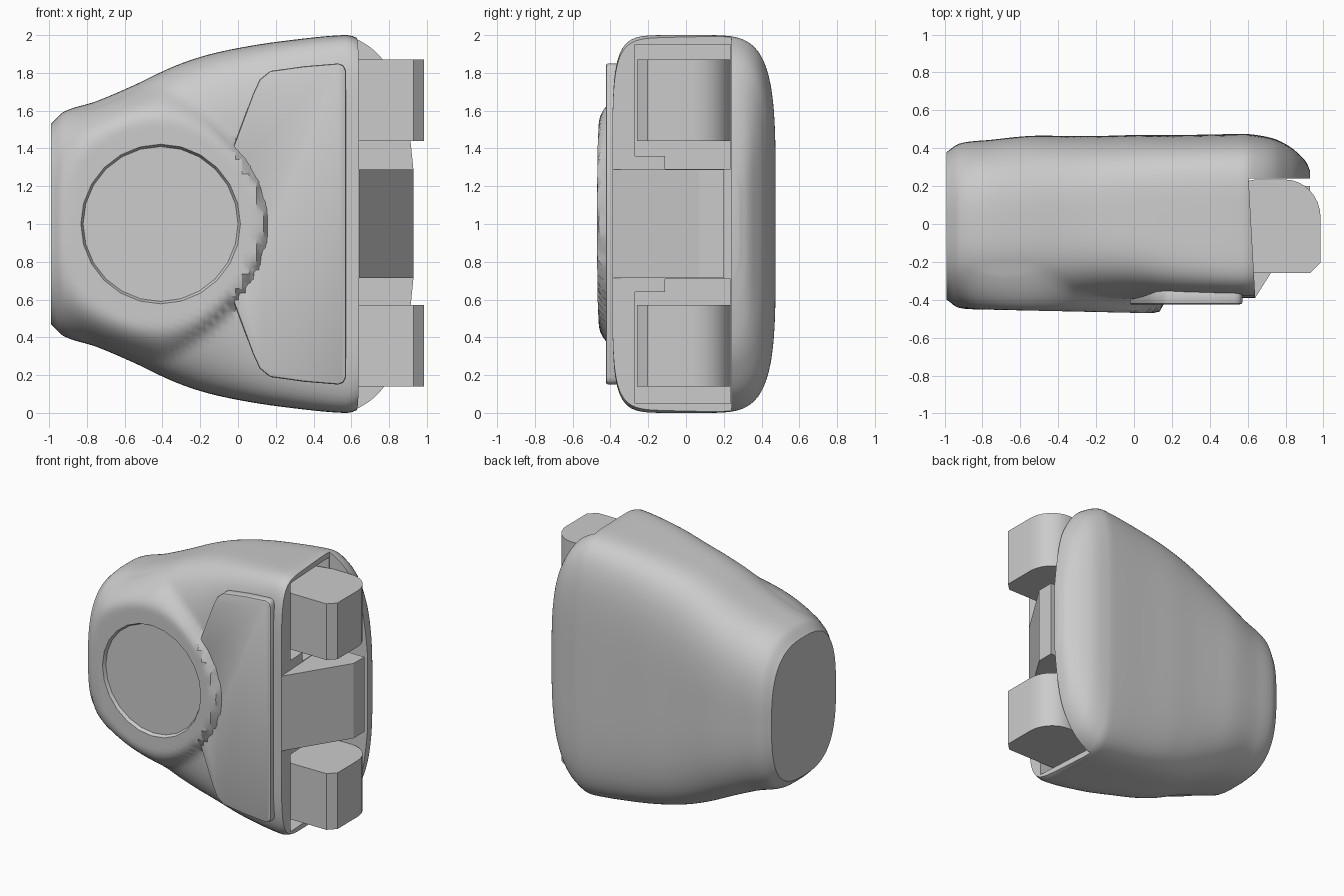
import bpy, bmesh, math
from mathutils import Vector

cube = bpy.data.objects.get("Cube")
if cube:
    bpy.data.objects.remove(cube)

grey = bpy.data.materials.new("plain_grey")
grey.use_nodes = True
grey.diffuse_color = (0.6, 0.6, 0.6, 1)
grey.node_tree.nodes["Principled BSDF"].inputs["Base Color"].default_value = (0.6, 0.6, 0.6, 1)


def finish(name, bm):
    bmesh.ops.recalc_face_normals(bm, faces=bm.faces)
    mesh = bpy.data.meshes.new(name)
    bm.to_mesh(mesh)
    bm.free()
    mesh.materials.append(grey)
    obj = bpy.data.objects.new(name, mesh)
    bpy.context.collection.objects.link(obj)
    return obj


def activate(obj):
    bpy.ops.object.select_all(action='DESELECT')
    obj.select_set(True)
    bpy.context.view_layer.objects.active = obj


def smooth(obj, degrees=32):
    activate(obj)
    bpy.ops.object.shade_smooth_by_angle(angle=math.radians(degrees))


def prism(name, outline, low, high, axis):
    """Extrude an outline: (x, y) along z, or (x, z) along y."""
    place = (lambda a, b, h: (a, b, h)) if axis == 'z' else (lambda a, b, h: (a, h, b))
    bm = bmesh.new()
    base = [bm.verts.new(place(a, b, low)) for a, b in outline]
    top = [bm.verts.new(place(a, b, high)) for a, b in outline]
    bm.faces.new(base)
    bm.faces.new(top)
    for i in range(len(base)):
        j = (i + 1) % len(base)
        bm.faces.new((base[i], base[j], top[j], top[i]))
    return finish(name, bm)


def rect(x0, x1, y0, y1):
    return [(x0, y0), (x1, y0), (x1, y1), (x0, y1)]


def cut(obj, cutter):
    activate(obj)
    mod = obj.modifiers.new("cut", 'BOOLEAN')
    mod.operation = 'DIFFERENCE'
    mod.solver = 'EXACT'
    mod.object = cutter
    bpy.ops.object.modifier_apply(modifier=mod.name)
    bpy.data.objects.remove(cutter)


def clamp(t):
    return max(0.0, min(1.0, t))


# Body sections: x, half height, front y, back y, front and back squareness
sections = [
    (-.99, .53, -.40, .38, 2.8, 2.8), (-.92, .595, -.44, .425, 2.8, 2.8),
    (-.75, .65, -.45, .445, 2.9, 3), (-.55, .735, -.45, .465, 3, 3.2),
    (-.35, .83, -.44, .465, 3.2, 3.4), (-.18, .89, -.42, .465, 3.5, 3.7),
    (.02, .935, -.40, .47, 4.2, 4), (.25, .97, -.395, .47, 5.5, 4.3),
    (.56, 1.0, -.39, .475, 7, 4.5), (.63, .985, -.39, .472, 7, 4.5),
    (.74, .91, -.39, .45, 6, 4.5), (.82, .80, -.39, .41, 6, 4.5),
    (.875, .68, -.39, .365, 6, 4.5), (.91, .5, -.39, .325, 6, 4.5),
    (.93, .33, -.39, .28, 6, 4.5)]
sections = [Vector(s) for s in sections]


def slope(i):
    a, b = sections[max(i - 1, 0)], sections[min(i + 1, len(sections) - 1)]
    return (b - a) / (b[0] - a[0])


def section_at(i, t):
    a, b = sections[i], sections[i + 1]
    w = b[0] - a[0]
    v = (a * (2*t**3 - 3*t*t + 1) + slope(i) * (w * (t**3 - 2*t*t + t))
         + b * (3*t*t - 2*t**3) + slope(i + 1) * (w * (t**3 - t*t)))
    v[0] = a[0] + w * t
    return v


DISC_X, RING_R, SIDES = -.41, .535, 160


def ring_point(bm, s, k):
    x, half, front, back, nf, nb = s
    ang = 2 * math.pi * k / SIDES
    c, d = math.cos(ang), math.sin(ang)
    n = nb if c > 0 else nf
    r = (abs(c)**n + abs(d)**n) ** (-1 / n)
    mid, depth = (front + back) / 2, (back - front) / 2
    y, z = mid + depth * r * c, half * r * d
    # Raised collar around the round recess
    if r * c < -.5:
        outer = .58 + .16 * clamp((-x - .05) / .35)
        w = clamp((outer - math.hypot(x - DISC_X, z)) / (outer - RING_R))
        w = w * w * (3 - 2 * w) * clamp((x + .97) / .12)
        target = -.46 - .022 * (x - DISC_X)
        y += (min(y, target) - y) * w
    return bm.verts.new((x, y, z + 1))


# Lofted body, including the flap at the back
bm = bmesh.new()
loops = []
STEPS = 6
for i in range(len(sections) - 1):
    for j in range(STEPS):
        s = section_at(i, j / STEPS)
        loops.append([ring_point(bm, s, k) for k in range(SIDES)])
loops.append([ring_point(bm, sections[-1], k) for k in range(SIDES)])
for a, b in zip(loops, loops[1:]):
    for k in range(SIDES):
        m = (k + 1) % SIDES
        bm.faces.new((a[k], a[m], b[m], b[k]))
bm.faces.new(loops[0])
bm.faces.new(loops[-1])
body = finish("body_shell", bm)

# Open side in front of the flap, and the sockets inside it
cut(body, prism("cutter", [(.605, .24), (.64, -.39), (.645, -.6), (1.3, -.6), (1.3, .24)], -.2, 2.2, 'z'))
for side in (-1, 1):
    for y0, a, b in ((-.27, .36, .95), (-.11, .292, .5)):
        low, high = sorted((1 + side * a, 1 + side * b))
        cut(body, prism("cutter", rect(.42, .8, y0, .236), low, high, 'z'))

# Round recess with a flat floor
bm = bmesh.new()
bmesh.ops.create_cone(bm, cap_ends=True, segments=24, radius1=.41, radius2=.47, depth=.12)
for v in bm.verts:
    x, y, z = v.co
    v.co = (x + DISC_X, -.435 - (z + .06) - .02 * x, y + 1)
cut(body, finish("cutter", bm))
smooth(body)

# Front cover plate whose inner edge follows the collar
upper = [(-.02, .42), (.08, .69), (.115, .765), (.17, .81), (.35, .835), (.53, .85), (.56, .84), (.572, .81)]
arc = []
for i in range(13):
    a = math.radians(-45 + 7.5 * i)
    arc.append((DISC_X + .54 * math.cos(a), 1 + .54 * math.sin(a)))
outline = (arc + [(x, 1 + z) for x, z in upper] + [(x, 1 - z) for x, z in reversed(upper)])
plate = prism("cover_plate", outline, -.424, -.35, 'y')
bevel = plate.modifiers.new("soft_edge", 'BEVEL')
bevel.width = .012
bevel.segments = 2
activate(plate)
bpy.ops.object.modifier_apply(modifier=bevel.name)
smooth(plate)

# Centre block between the sockets
block = prism("centre_block", [(.5, -.385), (.64, -.39), (.93, .07), (.93, .2), (.5, .2)], .715, 1.288, 'z')
smooth(block)

# Two knuckles with a rounded rear corner and a chamfered front corner
profile = [(.47, -.26), (.93, -.26), (.985, -.205)]
for i in range(9):
    a = math.radians(90 * i / 8)
    profile.append((.795 + .19 * math.cos(a), .035 + .2 * math.sin(a)))
profile += [(.64, .235), (.47, .2)]
for name, low in (("lower_knuckle", .14), ("upper_knuckle", 1.44)):
    smooth(prism(name, profile, low, low + .43, 'z'))
